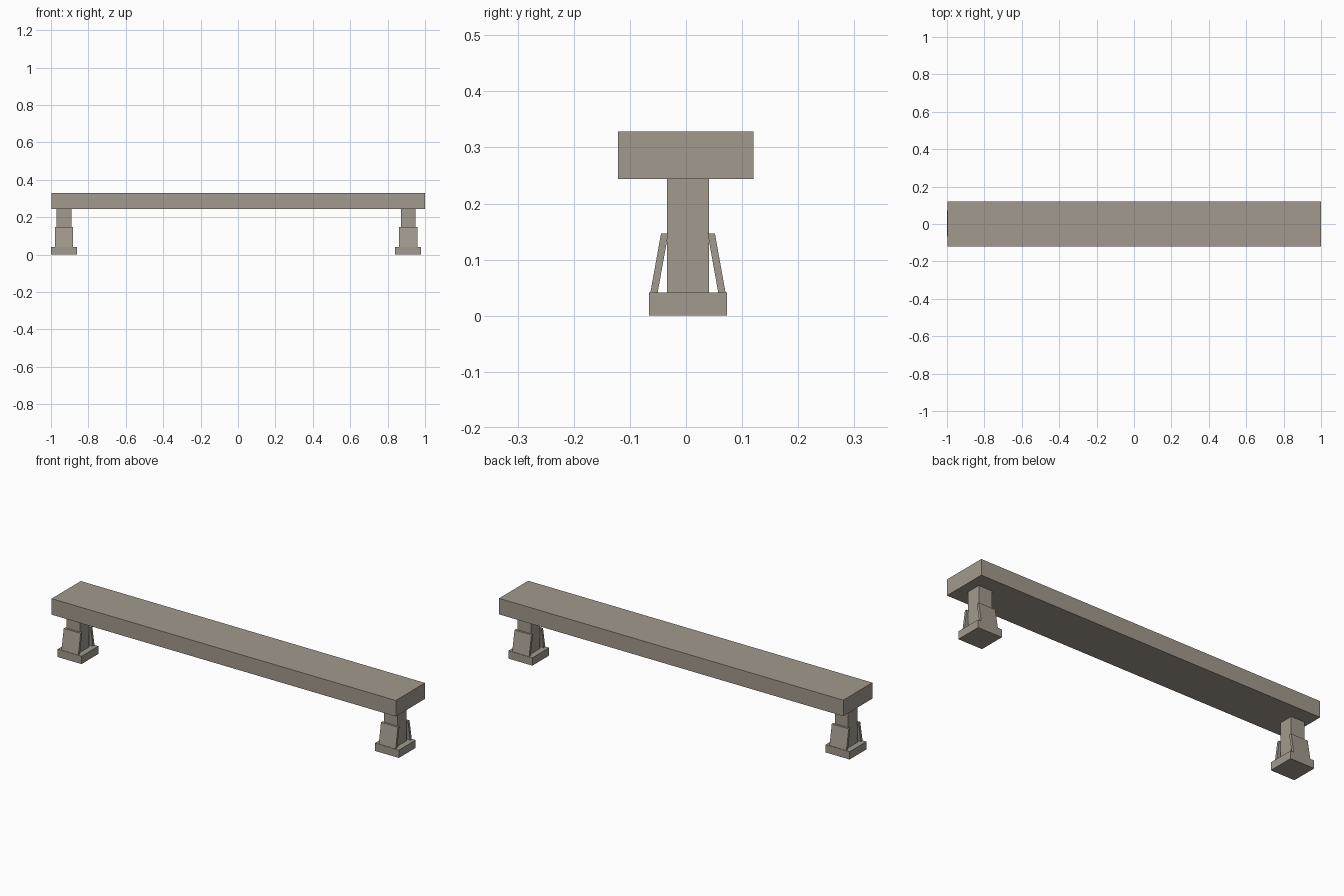
import bpy
import bmesh

cube = bpy.data.objects.get("Cube")
if cube:
    bpy.data.objects.remove(cube, do_unlink=True)

# Single stone colour
stone = bpy.data.materials.new("warm grey stone")
stone.use_nodes = True
colour = (0.36, 0.32, 0.27, 1)
stone.diffuse_color = colour
stone.node_tree.nodes["Principled BSDF"].inputs["Base Color"].default_value = colour


def prism(name, x0, x1, profile):
    """Extrude a y-z profile along x."""
    bm = bmesh.new()
    face = bm.faces.new([bm.verts.new((x0, y, z)) for y, z in profile])
    ext = bmesh.ops.extrude_face_region(bm, geom=[face])
    moved = [v for v in ext["geom"] if isinstance(v, bmesh.types.BMVert)]
    bmesh.ops.translate(bm, vec=(x1 - x0, 0, 0), verts=moved)
    bmesh.ops.recalc_face_normals(bm, faces=bm.faces)
    mesh = bpy.data.meshes.new(name)
    bm.to_mesh(mesh)
    bm.free()
    mesh.materials.append(stone)
    obj = bpy.data.objects.new(name, mesh)
    bpy.context.collection.objects.link(obj)
    return obj


def box(name, x0, x1, y0, y1, z0, z1):
    return prism(name, x0, x1, [(y0, z0), (y1, z0), (y1, z1), (y0, z1)])


BASE_TOP, BRACE_TOP, SEAT_BOTTOM, SEAT_TOP = 0.041, 0.147, 0.244, 0.328
LEG_Y = 0.0035

# Long seat slab
box("seat", -0.996, 1.0, -0.121, 0.12, SEAT_BOTTOM, SEAT_TOP)

# Two legs: foot block, column and leaning braces front and back
for side, cx in (("right", -0.9305), ("left", 0.9095)):
    box(side + "_foot", cx - 0.0695, cx + 0.0695, LEG_Y - 0.0695, LEG_Y + 0.0695, 0, BASE_TOP)
    box(side + "_column", cx - 0.039, cx + 0.039, LEG_Y - 0.0375, LEG_Y + 0.0375, BASE_TOP, SEAT_BOTTOM)
    for end, s in (("front", -1), ("back", 1)):
        lean = [(0.054, BASE_TOP), (0.067, BASE_TOP), (0.048, BRACE_TOP), (0.035, BRACE_TOP)]
        prism(f"{side}_{end}_brace", cx - 0.049, cx + 0.049,
              [(LEG_Y + s * y, z) for y, z in lean])
